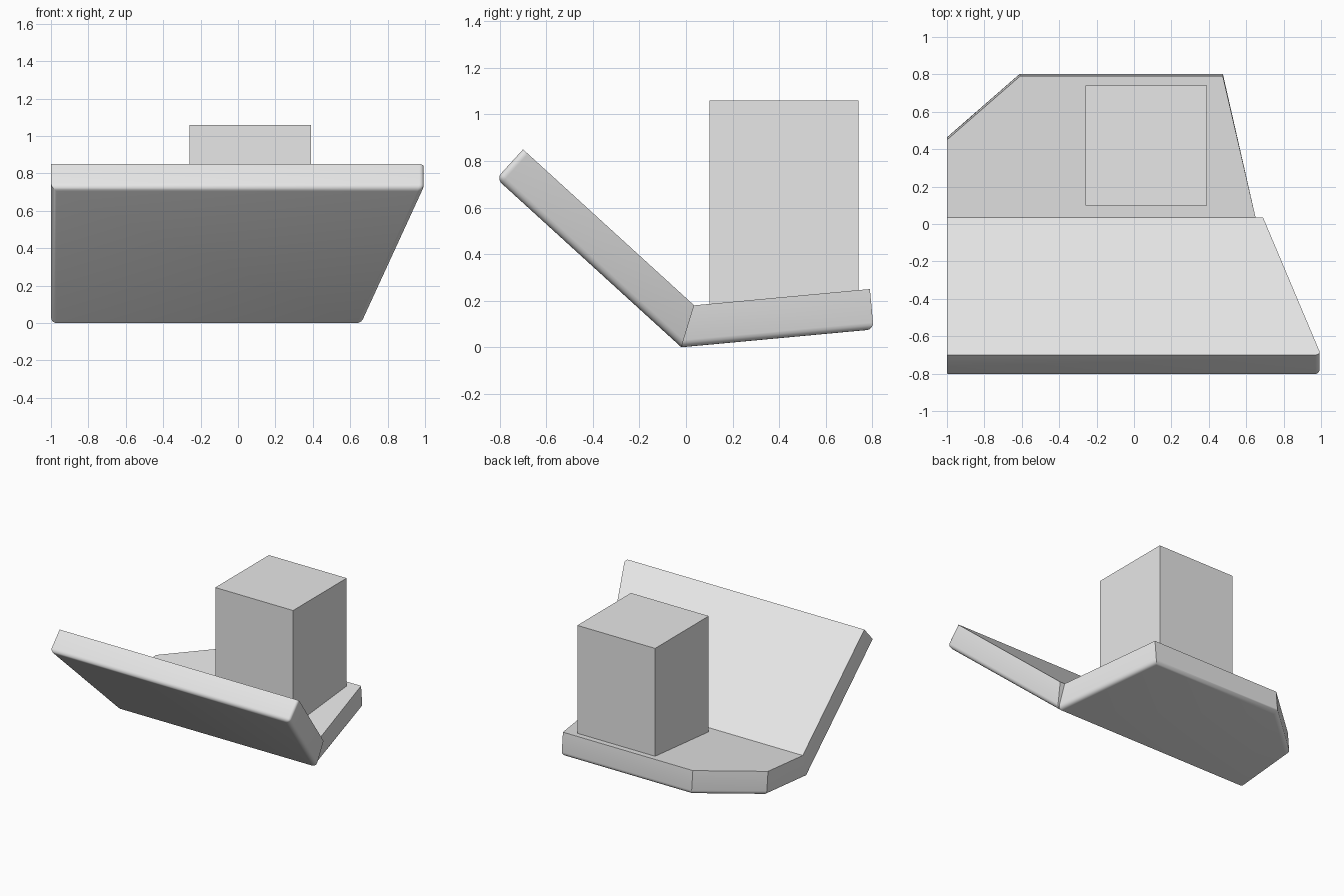
import bpy, bmesh
from math import radians
from mathutils import Vector

cube = bpy.data.objects.get("Cube")
if cube:
    bpy.data.objects.remove(cube, do_unlink=True)

GREY = (0.8, 0.8, 0.8, 1)
grey = bpy.data.materials.new("light grey")
grey.use_nodes = True
grey.diffuse_color = GREY
grey.node_tree.nodes["Principled BSDF"].inputs["Base Color"].default_value = GREY

ROUND = 0.03
SEAM_IN, SEAM_OUT = Vector((0, 0.035, 0.18)), Vector((0, -0.02, 0))


def finish(bm, name):
    bmesh.ops.recalc_face_normals(bm, faces=bm.faces[:])
    mesh = bpy.data.meshes.new(name)
    bm.to_mesh(mesh)
    bm.free()
    mesh.materials.append(grey)
    obj = bpy.data.objects.new(name, mesh)
    bpy.context.collection.objects.link(obj)
    bpy.ops.object.select_all(action="DESELECT")
    obj.select_set(True)
    bpy.context.view_layer.objects.active = obj
    bpy.ops.object.shade_smooth_by_angle(angle=radians(35))
    return obj


def plate(name, end, outline, seam_x, round_corner=None):
    """Slab from the seam to end (y, z); outline gives x, y of its inner face,
    its first two points lie on the seam, whose outer x values are seam_x."""
    end = Vector((0, *end))
    along = (end - SEAM_IN).normalized()
    normal = along.cross(Vector((1, 0, 0)))
    if normal.z > 0:
        normal.negate()
    drop = normal * (SEAM_OUT - SEAM_IN).dot(normal)
    bm = bmesh.new()
    inner, outer = [], []
    for i, (x, y) in enumerate(outline):
        p = SEAM_IN.lerp(end, (y - SEAM_IN.y) / (end.y - SEAM_IN.y))
        p.x = x
        q = Vector((seam_x[i], SEAM_OUT.y, SEAM_OUT.z)) if i < 2 else p + drop
        inner.append(bm.verts.new(p))
        outer.append(bm.verts.new(q))
    bm.faces.new(inner)
    bm.faces.new(outer[::-1])
    n = len(inner)
    for i in range(n):
        j = (i + 1) % n
        bm.faces.new((inner[i], outer[i], outer[j], inner[j]))
    # Soften the underside rim, leaving the shared seam sharp
    rim = [bm.edges.get((outer[i], outer[(i + 1) % n])) for i in range(1, n)]
    if round_corner is not None:
        rim.append(bm.edges.get((inner[round_corner], outer[round_corner])))
    bmesh.ops.bevel(bm, geom=rim, offset=ROUND, offset_type="OFFSET",
                    segments=4, profile=0.5, affect="EDGES")
    return finish(bm, name)


# Sloping front plate, narrower at the seam on one side
plate("front_plate", (-0.70, 0.85),
      [(-1, 0.035), (0.69, 0.035), (1, -0.70), (-1, -0.70)],
      (-1, 0.667), round_corner=2)

# Floor plate with a cut rear corner
plate("floor_plate", (0.79, 0.25),
      [(-1, 0.035), (0.65, 0.035), (0.475, 0.79), (-0.61, 0.79), (-1, 0.45)],
      (-1, 0.66))

# Upright block on the floor plate
bm = bmesh.new()
bmesh.ops.create_cube(bm, size=1)
bmesh.ops.scale(bm, verts=bm.verts[:], vec=(0.65, 0.64, 0.91))
bmesh.ops.translate(bm, verts=bm.verts[:], vec=(0.065, 0.42, 0.605))
finish(bm, "block")
